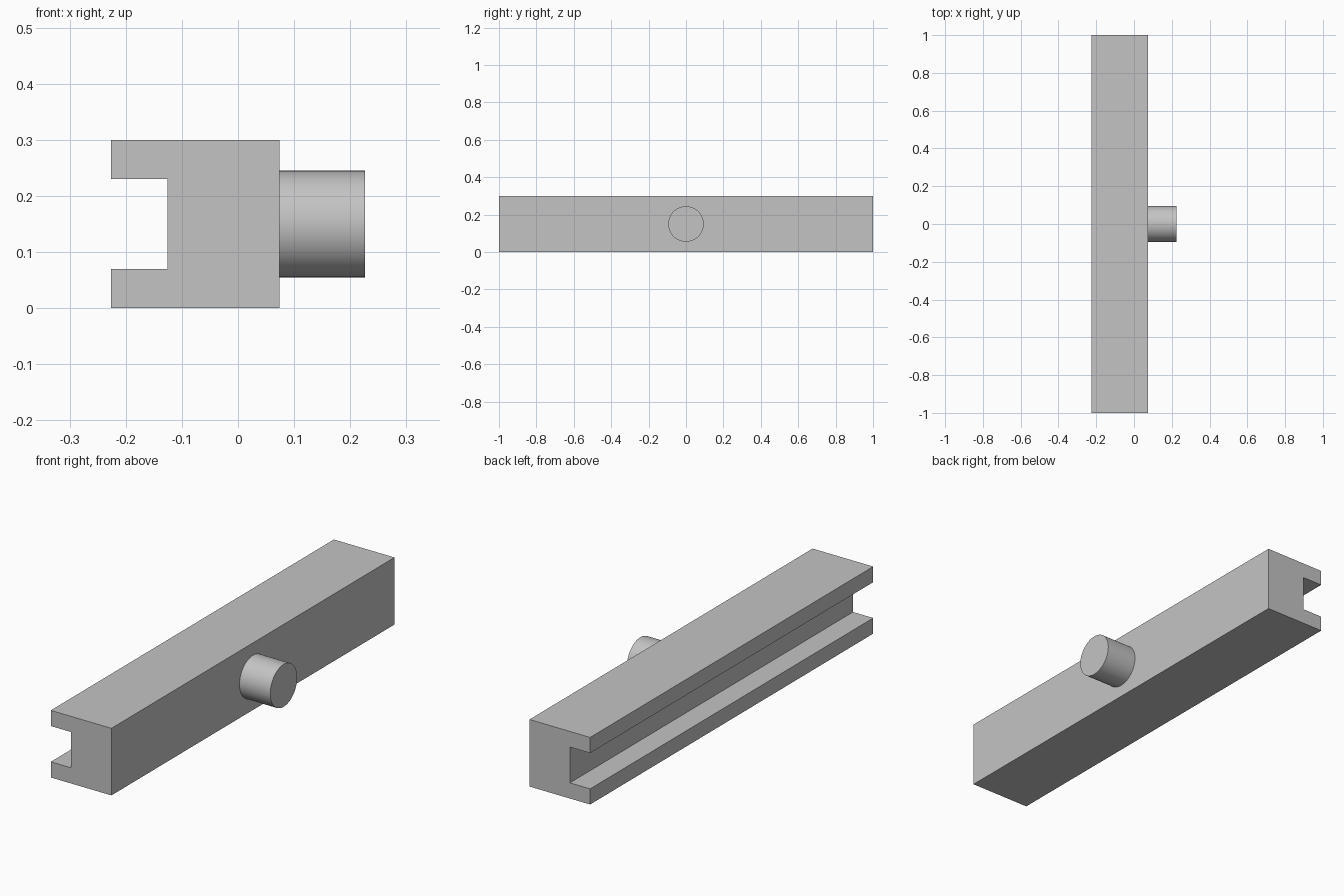
import bpy
import bmesh
from math import pi, radians
from mathutils import Matrix, Vector

default = bpy.data.objects.get("Cube")
if default:
    bpy.data.objects.remove(default, do_unlink=True)

# Single grey material
grey = bpy.data.materials.new("plain grey")
grey.use_nodes = True
colour = (0.55, 0.55, 0.55, 1)
grey.diffuse_color = colour
grey.node_tree.nodes["Principled BSDF"].inputs["Base Color"].default_value = colour


def add_object(name, bm):
    bmesh.ops.recalc_face_normals(bm, faces=bm.faces)
    mesh = bpy.data.meshes.new(name)
    bm.to_mesh(mesh)
    bm.free()
    mesh.materials.append(grey)
    obj = bpy.data.objects.new(name, mesh)
    bpy.context.collection.objects.link(obj)
    return obj


left, right, groove = -0.226, 0.074, -0.126
height, lip = 0.3, 0.07
length = 2.0

# Channel bar: C-shaped profile extruded along y
half = [(groove, lip), (left, lip), (left, 0), (right, 0)]
profile = half + [(x, height - z) for x, z in reversed(half)]
bm = bmesh.new()
face = bm.faces.new([bm.verts.new((x, -length / 2, z)) for x, z in profile])
swept = bmesh.ops.extrude_face_region(bm, geom=[face], use_keep_orig=True)
bmesh.ops.translate(bm, vec=Vector((0, length, 0)),
                    verts=[v for v in swept["geom"] if isinstance(v, bmesh.types.BMVert)])
add_object("channel_bar", bm)

# Round side pin, slightly sunk into the bar
pin_start, pin_end, radius = right - 0.02, 0.226, 0.095
bm = bmesh.new()
bmesh.ops.create_cone(
    bm, cap_ends=True, segments=64, radius1=radius, radius2=radius,
    depth=pin_end - pin_start,
    matrix=Matrix.Translation(((pin_start + pin_end) / 2, 0, height / 2))
    @ Matrix.Rotation(pi / 2, 4, "Y"))
pin = add_object("side_pin", bm)
bpy.ops.object.select_all(action="DESELECT")
pin.select_set(True)
bpy.context.view_layer.objects.active = pin
bpy.ops.object.shade_smooth_by_angle(angle=radians(30))
